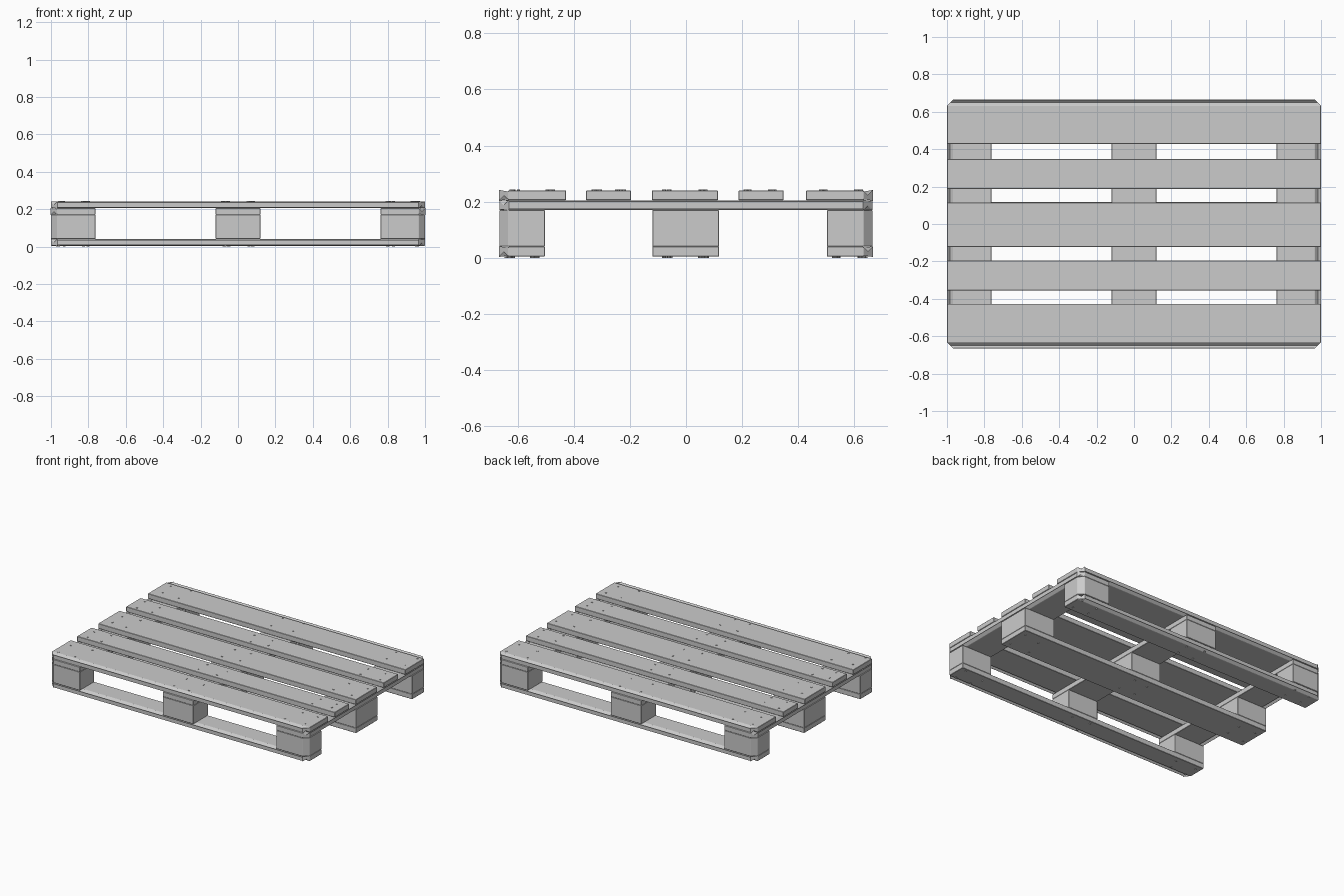
import bpy
import bmesh
import random
from mathutils import Matrix, Vector

if "Cube" in bpy.data.objects:
    bpy.data.objects.remove(bpy.data.objects["Cube"], do_unlink=True)

random.seed(4)
X, Y = 1.0, 0.665          # half length and half width of the pallet
CHAMFER = 0.033            # cut on the four outer corners

# Heights of the layers
BOTTOM = (0.004, 0.040)
BLOCK = (0.040, 0.170)
STRINGER = (0.170, 0.205)
TOP = (0.205, 0.240)

# Spans of the rows
COLUMNS = {"right": (-X, -0.762), "middle": (-0.119, 0.119), "left": (0.762, X)}
FEET = {"front": (-Y, -0.503), "centre": (-0.12, 0.118), "back": (0.502, Y)}
DECK = {"front": (-Y, -0.427), "front_inner": (-0.356, -0.196),
        "centre": (-0.122, 0.114), "back_inner": (0.187, 0.348), "back": (0.428, Y)}


def make_material(name, value):
    mat = bpy.data.materials.new(name)
    mat.use_nodes = True
    colour = (value, value, value, 1)
    mat.diffuse_color = colour
    bsdf = mat.node_tree.nodes["Principled BSDF"]
    bsdf.inputs["Base Color"].default_value = colour
    bsdf.inputs["Roughness"].default_value = 0.8
    return mat


grey = make_material("plain grey", 0.6)


def add_object(name, bm):
    mesh = bpy.data.meshes.new(name)
    bm.to_mesh(mesh)
    bm.free()
    mesh.materials.append(grey)
    obj = bpy.data.objects.new(name, mesh)
    bpy.context.collection.objects.link(obj)
    return obj


def plank(name, xs, ys, zs):
    """Box between the given spans, chamfered where it meets a pallet corner."""
    bm = bmesh.new()
    size = [b - a for a, b in (xs, ys, zs)]
    mid = Vector([(a + b) / 2 for a, b in (xs, ys, zs)])
    bmesh.ops.create_cube(bm, size=1, matrix=Matrix.Translation(mid) @ Matrix.Diagonal((*size, 1)))
    corners = [e for e in bm.edges
               if all(abs(v.co.x) > X - 0.001 and abs(v.co.y) > Y - 0.001 for v in e.verts)]
    if corners:
        bmesh.ops.bevel(bm, geom=corners, offset=CHAMFER, segments=1,
                        affect='EDGES', profile=0.5)
    obj = add_object(name, bm)
    # Fine eased edge, visible as a seam between stacked parts
    ease = obj.modifiers.new("eased edge", 'BEVEL')
    ease.width = 0.002
    ease.segments = 1
    return obj


def nails(name, rows, z):
    """Small nail heads scattered near the corners of every board crossing."""
    bm = bmesh.new()
    for x0, x1 in COLUMNS.values():
        for y0, y1 in rows.values():
            for sx in (-1, 1):
                for sy in (-1, 1):
                    x = (x0 + x1) / 2 + sx * 0.066 + random.uniform(-0.02, 0.02)
                    y = (y0 + y1) / 2 + sy * (y1 - y0) * 0.27 + random.uniform(-0.015, 0.015)
                    bmesh.ops.create_cone(bm, cap_ends=True, segments=8, radius1=0.006,
                                          radius2=0.006, depth=0.008,
                                          matrix=Matrix.Translation((x, y, z)))
    add_object(name, bm)


# Deck boards along the length, resting on the stringers
for row, ys in DECK.items():
    plank(f"deck_board_{row}", (-X, X), ys, TOP)

# Stringer boards across the width
for col, xs in COLUMNS.items():
    plank(f"stringer_board_{col}", xs, (-Y, Y), STRINGER)

# Bottom boards and the nine spacer blocks
for row, ys in FEET.items():
    plank(f"bottom_board_{row}", (-X, X), ys, BOTTOM)
    for col, xs in COLUMNS.items():
        plank(f"block_{row}_{col}", xs, ys, BLOCK)

# Nail heads standing slightly proud of the boards
nails("deck_nails", DECK, TOP[1] - 0.001)
nails("bottom_nails", FEET, BOTTOM[0])
